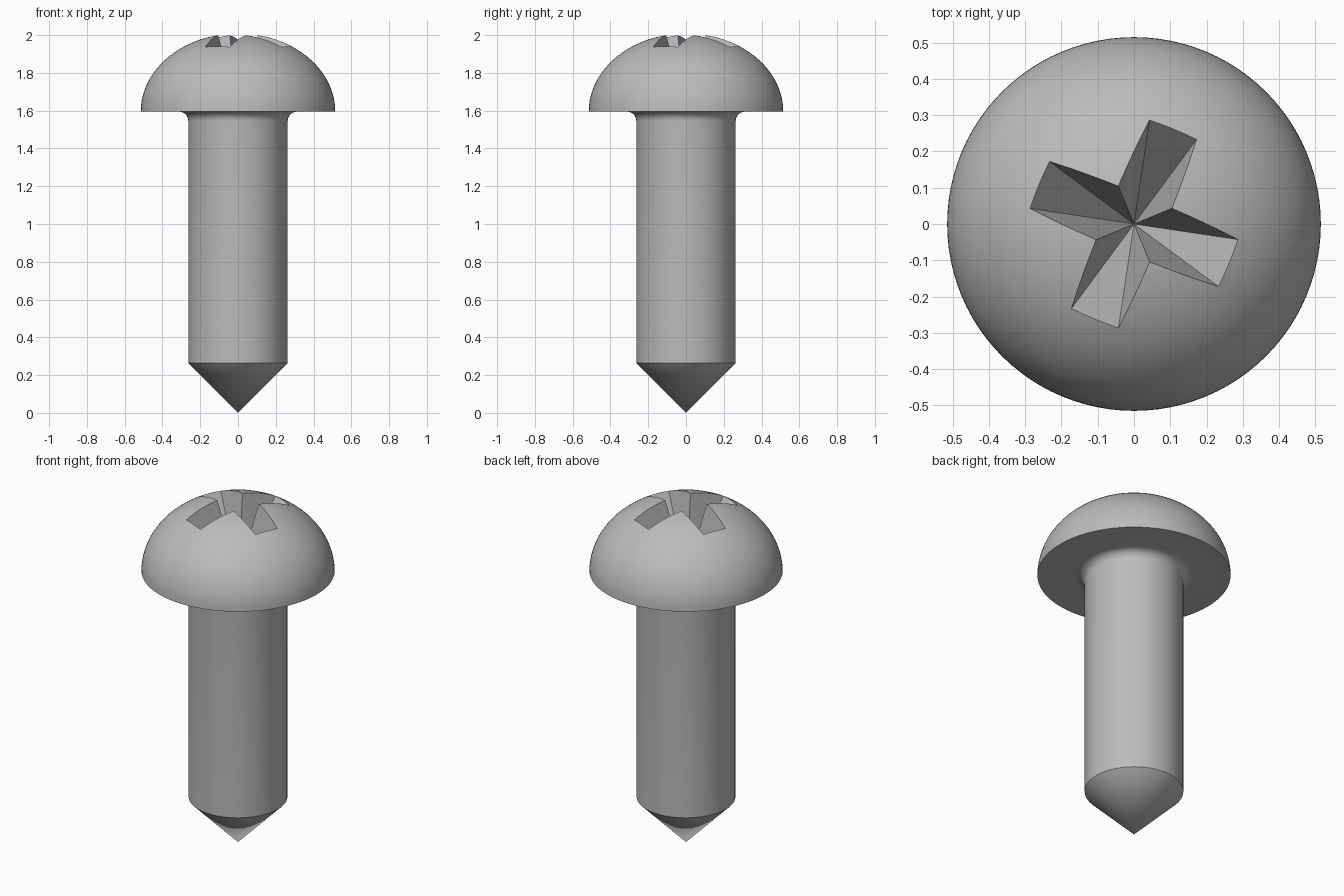
import bpy
import bmesh
from math import sin, cos, pi, radians
from mathutils import Vector

cube = bpy.data.objects.get("Cube")
if cube:
    bpy.data.objects.remove(cube, do_unlink=True)

steel = bpy.data.materials.new("grey_steel")
steel.use_nodes = True
GREY = (0.5, 0.5, 0.5, 1)
steel.diffuse_color = GREY
steel.node_tree.nodes["Principled BSDF"].inputs["Base Color"].default_value = GREY


def make_object(name, bm):
    bmesh.ops.recalc_face_normals(bm, faces=bm.faces)
    mesh = bpy.data.meshes.new(name)
    bm.to_mesh(mesh)
    bm.free()
    mesh.materials.append(steel)
    obj = bpy.data.objects.new(name, mesh)
    bpy.context.collection.objects.link(obj)
    return obj


def lathe(name, profile, sides=96):
    bm = bmesh.new()
    verts = [bm.verts.new((r, 0, z)) for r, z in profile]
    edges = [bm.edges.new(pair) for pair in zip(verts, verts[1:])]
    bmesh.ops.spin(bm, geom=verts + edges, cent=(0, 0, 0), axis=(0, 0, 1),
                   angle=2 * pi, steps=sides, use_merge=True)
    bmesh.ops.remove_doubles(bm, verts=bm.verts, dist=0.0001)
    return make_object(name, bm)


# Screw body: pointed tip, straight shank, fillet and domed head
shank_r, tip_top, head_z = 0.263, 0.265, 1.595
head_r, dome_h, fillet = 0.515, 0.414, 0.05
profile = [(0, 0), (shank_r, tip_top)]
for i in range(9):
    a = pi / 2 * i / 8
    profile.append((shank_r + fillet * (1 - cos(a)), head_z - fillet * (1 - sin(a))))
for i in range(25):
    a = pi / 2 * i / 24
    profile.append((head_r * cos(a) if i < 24 else 0, head_z + dome_h * sin(a)))
screw = lathe("screw", profile)

# Cross recess cutter: a four-armed star narrowing to a point inside the head
apex = Vector((0, 0, 1.58))
bm = bmesh.new()
bottom = bm.verts.new(apex)
lid = bm.verts.new((0, 0, 2.4))
ring = []
for arm in range(4):
    for offset, r, z in ((-14, 0.29, 1.938), (14, 0.29, 1.938), (45, 0.113, 1.999)):
        a = radians(67.5 + 90 * arm + offset)
        point = Vector((r * cos(a), r * sin(a), z))
        ring.append(bm.verts.new(apex + (point - apex) * 1.4))
for a, b in zip(ring, ring[1:] + ring[:1]):
    bm.faces.new((bottom, b, a))
    bm.faces.new((lid, a, b))
cutter = make_object("recess_cutter", bm)
cutter.hide_render = True

cut = screw.modifiers.new("cross_recess", 'BOOLEAN')
cut.operation = 'DIFFERENCE'
cut.solver = 'EXACT'
cut.object = cutter

# Apply the cut, then smooth the round surfaces and keep the edges sharp
bpy.context.view_layer.objects.active = screw
screw.select_set(True)
bpy.ops.object.modifier_apply(modifier=cut.name)
bpy.data.objects.remove(cutter, do_unlink=True)
bpy.ops.object.shade_smooth_by_angle(angle=radians(25))
